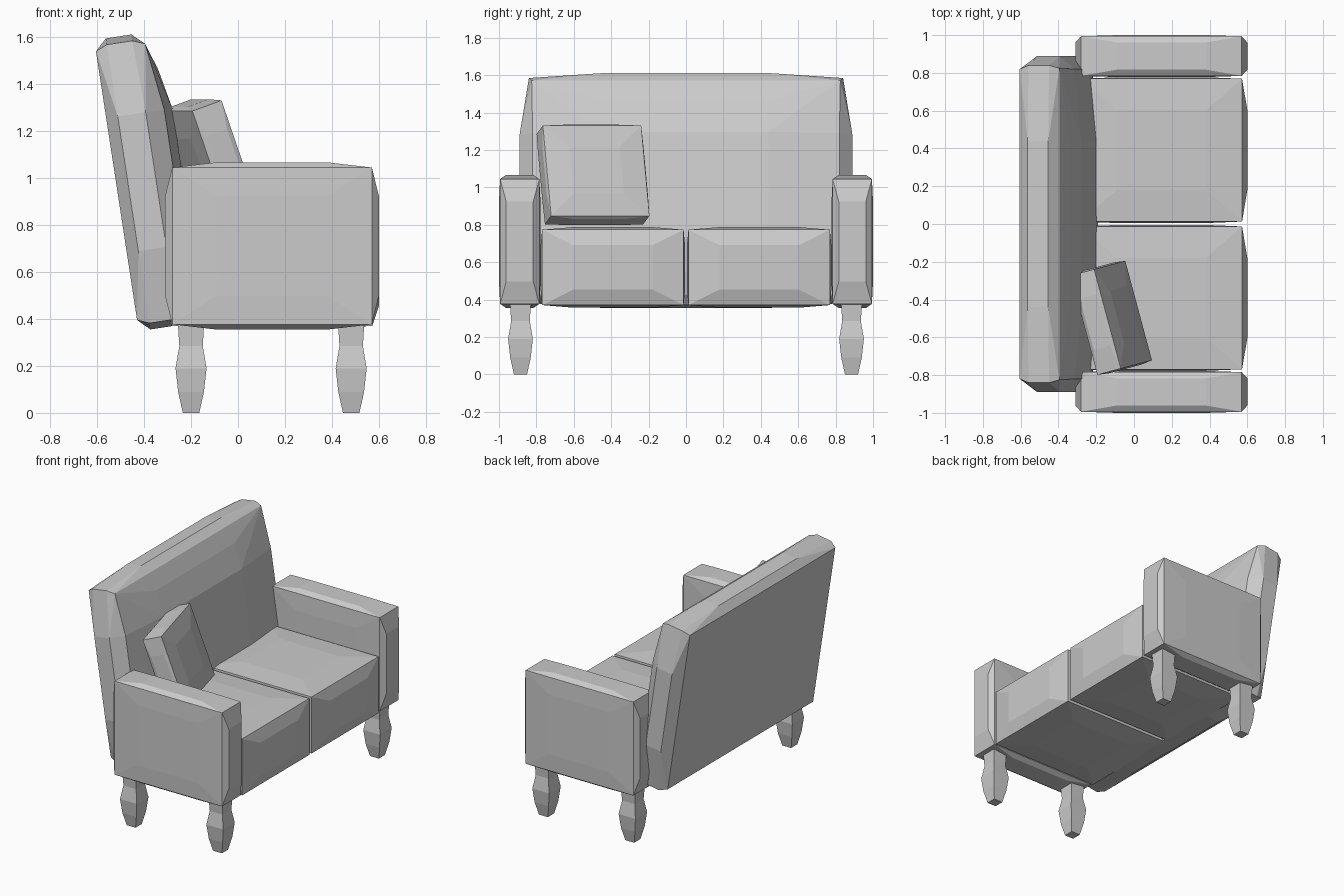
import bpy, bmesh, math
from mathutils import Vector, Matrix
from itertools import product

if "Cube" in bpy.data.objects:
    bpy.data.objects.remove(bpy.data.objects["Cube"])

grey = bpy.data.materials.new("soft grey")
grey.diffuse_color = (0.6, 0.6, 0.6, 1)
grey.use_nodes = True
grey.node_tree.nodes["Principled BSDF"].inputs["Base Color"].default_value = grey.diffuse_color


def finish(name, bm, matrix=None):
    if matrix:
        bm.transform(matrix)
    bmesh.ops.recalc_face_normals(bm, faces=bm.faces)
    me = bpy.data.meshes.new(name)
    bm.to_mesh(me)
    bm.free()
    me.materials.append(grey)
    ob = bpy.data.objects.new(name, me)
    bpy.context.collection.objects.link(ob)
    return ob


def hull(name, points, matrix=None):
    bm = bmesh.new()
    for p in points:
        bm.verts.new(p)
    res = bmesh.ops.convex_hull(bm, input=bm.verts)
    junk = [g for g in res["geom_interior"] + res["geom_unused"]
            if isinstance(g, bmesh.types.BMVert)]
    bmesh.ops.delete(bm, geom=list(set(junk)), context='VERTS')
    bmesh.ops.dissolve_limit(bm, angle_limit=0.01, verts=bm.verts, edges=bm.edges)
    return finish(name, bm, matrix)


def mirrored(points):
    """Repeat points given in the positive octant in all eight octants."""
    return {tuple(s * c for s, c in zip(sg, p))
            for p in points for sg in product((-1, 1), repeat=3)}


def puffed_box(name, lo, hi, inset, flat, matrix=None):
    """Box with slightly bulged faces: corners pulled in, flat patch on each face."""
    lo, hi = Vector(lo), Vector(hi)
    h = (hi - lo) / 2
    pts = [tuple(h[k] - inset[k] for k in range(3))]
    for k in range(3):
        pts.append(tuple(h[j] if j == k else h[j] * flat[j] for j in range(3)))
    return hull(name, mirrored(pts),
                matrix or Matrix.Translation((lo + hi) / 2))


# Arms and seat cushions, one per side
for side, label in ((-1, "right"), (1, "left")):
    ya, yb = sorted((side * 0.778, side * 1.0))
    puffed_box(f"{label}_arm", (-0.31, ya, 0.355), (0.60, yb, 1.067),
               (0.03, 0.006, 0.022), (0.52, 0.65, 0.6))
    ya, yb = sorted((side * 0.005, side * 0.777))
    puffed_box(f"{label}_seat_cushion", (-0.31, ya, 0.357), (0.60, yb, 0.788),
               (0.028, 0.008, 0.014), (0.52, 0.55, 0.55))

# Backrest: local x = thickness from the rear face, z = along the slab
back = []
for sy, sz in product((-1, 1), repeat=2):
    for t, y, u in ((0, .82, .579), (.212, .825, .579),
                    (.05, .84, .60), (.16, .84, .60),
                    (.05, .44, .627), (.16, .44, .627),
                    (.05, .89, .29), (.17, .89, .29),
                    (.25, .82, .29), (.25, .44, .579 * .8), (.285, .44, .29)):
        back.append((t, sy * y, sz * u))
lean = math.radians(-8.7)
top = Vector((-0.605, 0, 1.54))
rot = Matrix.Rotation(lean, 4, 'Y')
centre = top + rot @ Vector((0, 0, -0.579))
hull("backrest", back, Matrix.Translation(centre) @ rot)

# Loose pillow leaning on the backrest
place = (Matrix.Translation((-0.12, -0.497, 1.067))
         @ Matrix.Rotation(math.radians(15), 4, 'Z')
         @ Matrix.Rotation(math.radians(-19.5), 4, 'Y'))
puffed_box("pillow", (-.08, -.28, -.268), (.08, .28, .268),
           (.012, .008, .012), (.6, .5, .5), place)

# Square turned legs
profile = ((0, .035), (.09, .055), (.19, .066), (.285, .05), (.385, .056))
for x, row in ((0.482, "front"), (-0.20, "rear")):
    for side, label in ((-1, "right"), (1, "left")):
        bm = bmesh.new()
        rings = [[bm.verts.new((x + a * r, side * 0.885 + b * r, z))
                  for a, b in ((-1, -1), (1, -1), (1, 1), (-1, 1))]
                 for z, r in profile]
        for p, q in zip(rings, rings[1:]):
            for i in range(4):
                j = (i + 1) % 4
                bm.faces.new((p[i], p[j], q[j], q[i]))
        bm.faces.new(rings[0][::-1])
        bm.faces.new(rings[-1])
        finish(f"{row}_{label}_leg", bm)
